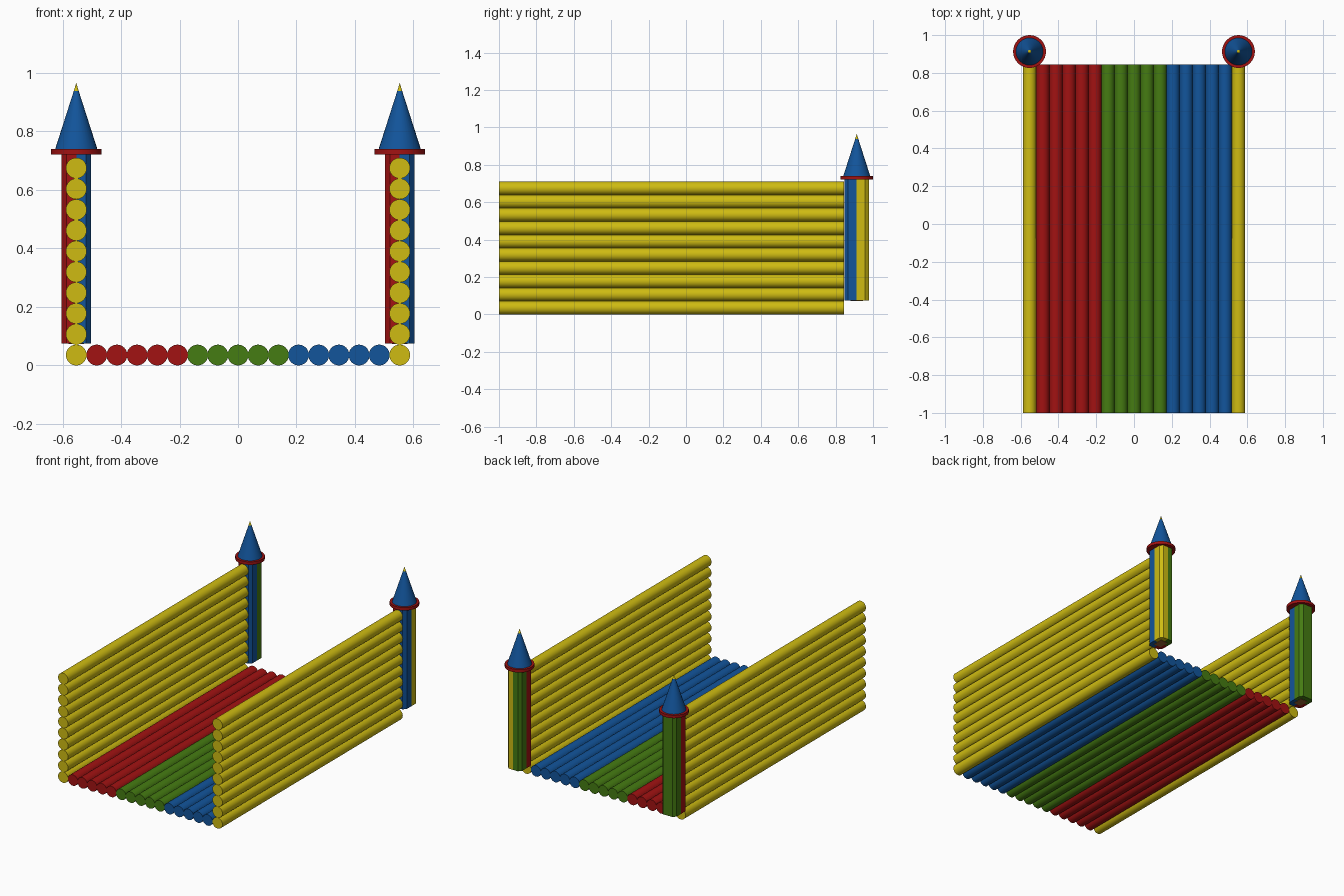
import bpy, bmesh
from math import radians, pi
from mathutils import Matrix

if "Cube" in bpy.data.objects:
    bpy.data.objects.remove(bpy.data.objects["Cube"])


def material(name, rgb):
    m = bpy.data.materials.new(name)
    m.diffuse_color = (*rgb, 1)
    m.use_nodes = True
    m.node_tree.nodes["Principled BSDF"].inputs["Base Color"].default_value = m.diffuse_color
    return m


RED = material("red", (0.36, 0.006, 0.006))
GREEN = material("green", (0.06, 0.20, 0.006))
BLUE = material("blue", (0.006, 0.09, 0.33))
YELLOW = material("yellow", (0.62, 0.50, 0.006))
BROWN = material("brown", (0.30, 0.12, 0.03))


def finish(name, bm, mat, smooth=False):
    bmesh.ops.recalc_face_normals(bm, faces=bm.faces)
    me = bpy.data.meshes.new(name)
    bm.to_mesh(me)
    bm.free()
    me.materials.append(mat)
    ob = bpy.data.objects.new(name, me)
    bpy.context.collection.objects.link(ob)
    if smooth:
        bpy.ops.object.select_all(action='DESELECT')
        ob.select_set(True)
        bpy.context.view_layer.objects.active = ob
        bpy.ops.object.shade_smooth_by_angle(angle=radians(35))
    return ob


def cone(name, loc, r1, r2, z0, z1, mat):
    bm = bmesh.new()
    bmesh.ops.create_cone(bm, cap_ends=True, segments=32, radius1=r1, radius2=r2,
                          depth=z1 - z0,
                          matrix=Matrix.Translation((*loc, (z0 + z1) / 2)))
    return finish(name, bm, mat, True)


LOG_R, Y0, Y1 = 0.0355, -1.0, 0.845


def log(name, x, z, mat):
    bm = bmesh.new()
    bmesh.ops.create_cone(bm, cap_ends=True, segments=32, radius1=LOG_R,
                          radius2=LOG_R, depth=Y1 - Y0,
                          matrix=Matrix.Translation((x, (Y0 + Y1) / 2, z))
                          @ Matrix.Rotation(pi / 2, 4, 'X'))
    return finish(name, bm, mat, True)


def prism(name, pts, z0, z1, mat):
    bm = bmesh.new()
    f = bm.faces.new([bm.verts.new((x, y, z0)) for x, y in pts])
    ext = bmesh.ops.extrude_face_region(bm, geom=[f], use_keep_orig=True)
    for v in ext["geom"]:
        if isinstance(v, bmesh.types.BMVert):
            v.co.z = z1
    return finish(name, bm, mat)


# Floor: three colour bands of five logs
for i in range(15):
    log("floor_log", (i - 7) * 0.069, LOG_R, (RED, GREEN, BLUE)[i // 5])

# Side walls: stacked yellow logs
WALL_X, TOWER_Y = 0.553, 0.912
for s in (-1, 1):
    for i in range(10):
        log("wall_log", s * WALL_X, LOG_R + i * 0.071, YELLOW)

# Towers: chamfered columns split into four coloured quarters
QUARTER = [(0, 0), (0.0505, 0), (0.0505, 0.046), (0.034, 0.0655), (0, 0.0655)]
for s in (-1, 1):
    cx = s * WALL_X
    quarters = [(-1, -1, RED), (1, -1, BLUE),
                (1, 1, YELLOW if s > 0 else GREEN), (-1, 1, GREEN)]
    for sx, sy, mat in quarters:
        pts = [(cx + sx * x, TOWER_Y + sy * y) for x, y in QUARTER]
        prism("tower_quarter", pts, 0.075, 0.722, mat)
    # Core visible from beneath
    core = [(cx + a * 0.026, TOWER_Y + b * 0.033)
            for a, b in ((-1, -1), (1, -1), (1, 1), (-1, 1))]
    prism("tower_core", core, 0.073, 0.08, BROWN)
    # Roof: flange, cone and pointed tip
    c = (cx, 0.913)
    cone("roof_flange", c, 0.087, 0.087, 0.721, 0.74, RED)
    cone("roof_cone", c, 0.072, 0.0085, 0.74, 0.938, BLUE)
    cone("roof_tip", c, 0.0085, 0.0, 0.938, 0.966, YELLOW)
